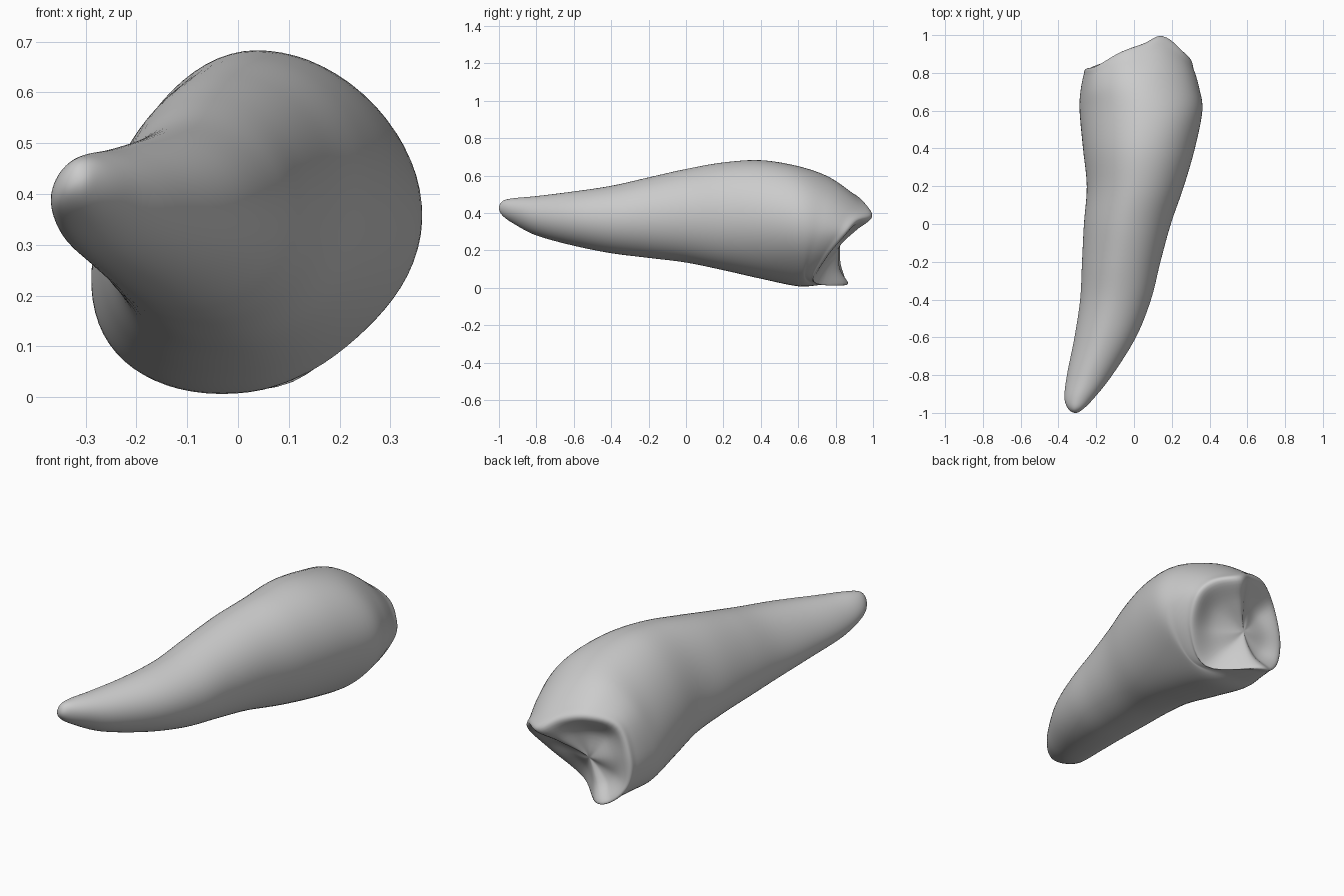
import bpy, bmesh, math
from mathutils import Vector

SIDES = 72      # vertices around the tooth
STEPS = 6       # rings between two control rings

cube = bpy.data.objects.get("Cube")
if cube:
    bpy.data.objects.remove(cube, do_unlink=True)


def catmull(a, b, c, d, t):
    return 0.5 * (2 * b + (c - a) * t + (2 * a - 5 * b + 4 * c - d) * t ** 2
                  + (3 * b - a - 3 * c + d) * t ** 3)


def angles():
    return [math.tau * i / SIDES for i in range(SIDES)]


def section(y, left, right, low, high):
    """Oval with a drooping left side; the crown is flattened at the lower right."""
    cx, cz = (left + right) / 2, (low + high) / 2
    a, b = (right - left) / 2, (high - low) / 2
    cut = 0.12 * min(1, max(0, (y - .1) / .5))
    ring = []
    for t in angles():
        c, s = math.cos(t), math.sin(t)
        flat = 1 - cut * max(0, math.cos(t + math.radians(48))) ** 4
        ring.append(Vector((cx + a * flat * (c + 0.04 * s), y,
                            cz + b * flat * (s + 0.24 * min(c, 0) * abs(c)))))
    return ring


def closed_curve(points):
    """Smooth closed loop through evenly indexed points."""
    n = len(points)
    pts = [Vector(p) for p in points]
    ring = []
    for i in range(SIDES):
        k, t = divmod(i * n / SIDES, 1)
        k = int(k)
        ring.append(catmull(*(pts[(k + j) % n] for j in (-1, 0, 1, 2)), t))
    return ring


def blend(ring_a, ring_b, t):
    return [p.lerp(q, t) for p, q in zip(ring_a, ring_b)]


def opposite(ring):
    return ring[SIDES // 2:] + ring[:SIDES // 2]


# Root and crown: y, left, right, bottom, top
sections = [section(*row) for row in (
    (-.98, -.347, -.27, .385, .464),
    (-.92, -.368, -.21, .342, .479),
    (-.8, -.355, -.115, .28, .49),
    (-.6, -.315, .01, .225, .515),
    (-.4, -.285, .09, .185, .545),
    (-.2, -.275, .14, .16, .59),
    (0, -.265, .195, .135, .635),
    (.2, -.25, .265, .092, .67),
    (.4, -.27, .325, .043, .682),
    (.6, -.288, .367, 0, .65),
)]

# Uneven chewing rim, counterclockwise from the +x side
rim = closed_curve((
    (.29, .85, .28), (.25, .915, .35), (.15, .995, .38), (.05, .955, .44),
    (-.07, .91, .465), (-.19, .84, .42), (-.245, .825, .27), (-.235, .825, .14),
    (-.17, .85, .05), (-.08, .855, .02), (.1, .69, .035), (.24, .75, .16),
))


def shoulder(t, lift):
    """Ring between crown and rim, rounded outward on its upper half."""
    ring = blend(sections[-1], rim, t)
    for p in ring:
        p.x *= 1.05
        p.z += lift * max(0, p.z - .3)
    return ring


# Chewing pit with soft lobes
pit = [Vector((-.02, .82, .22))] * SIDES
inner = blend(rim, pit, 0.42)
for p, t in zip(inner, angles()):
    p.y -= 0.02 + 0.015 * math.cos(3 * t)
tip = [Vector((-.31, -1, .425))] * SIDES

controls = ([tip] + sections + [shoulder(.45, .15), shoulder(.82, .14)]
            + [rim, inner, pit])
padded = [opposite(controls[1])] + controls + [opposite(controls[-2])]

# Skin the rings
bm = bmesh.new()
rings = []
for k in range(len(controls) - 1):
    last = k == len(controls) - 2
    for step in range(STEPS + last):
        ring = []
        for four in zip(*padded[k:k + 4]):
            p = catmull(*four, step / STEPS)
            ring.append(bm.verts.new((p.x, min(p.y, 1), max(p.z, 0))))
        rings.append(ring)
for r, s in zip(rings, rings[1:]):
    for i in range(SIDES):
        j = (i + 1) % SIDES
        bm.faces.new((r[i], r[j], s[j], s[i]))
bmesh.ops.remove_doubles(bm, verts=bm.verts, dist=0.0005)
bmesh.ops.recalc_face_normals(bm, faces=bm.faces)
for face in bm.faces:
    face.smooth = True

mesh = bpy.data.meshes.new("tooth")
bm.to_mesh(mesh)
bm.free()
tooth = bpy.data.objects.new("tooth", mesh)
bpy.context.collection.objects.link(tooth)

# Plain grey enamel
enamel = bpy.data.materials.new("grey enamel")
enamel.use_nodes = True
colour = (.6, .6, .6, 1)
enamel.diffuse_color = colour
enamel.node_tree.nodes["Principled BSDF"].inputs["Base Color"].default_value = colour
mesh.materials.append(enamel)
